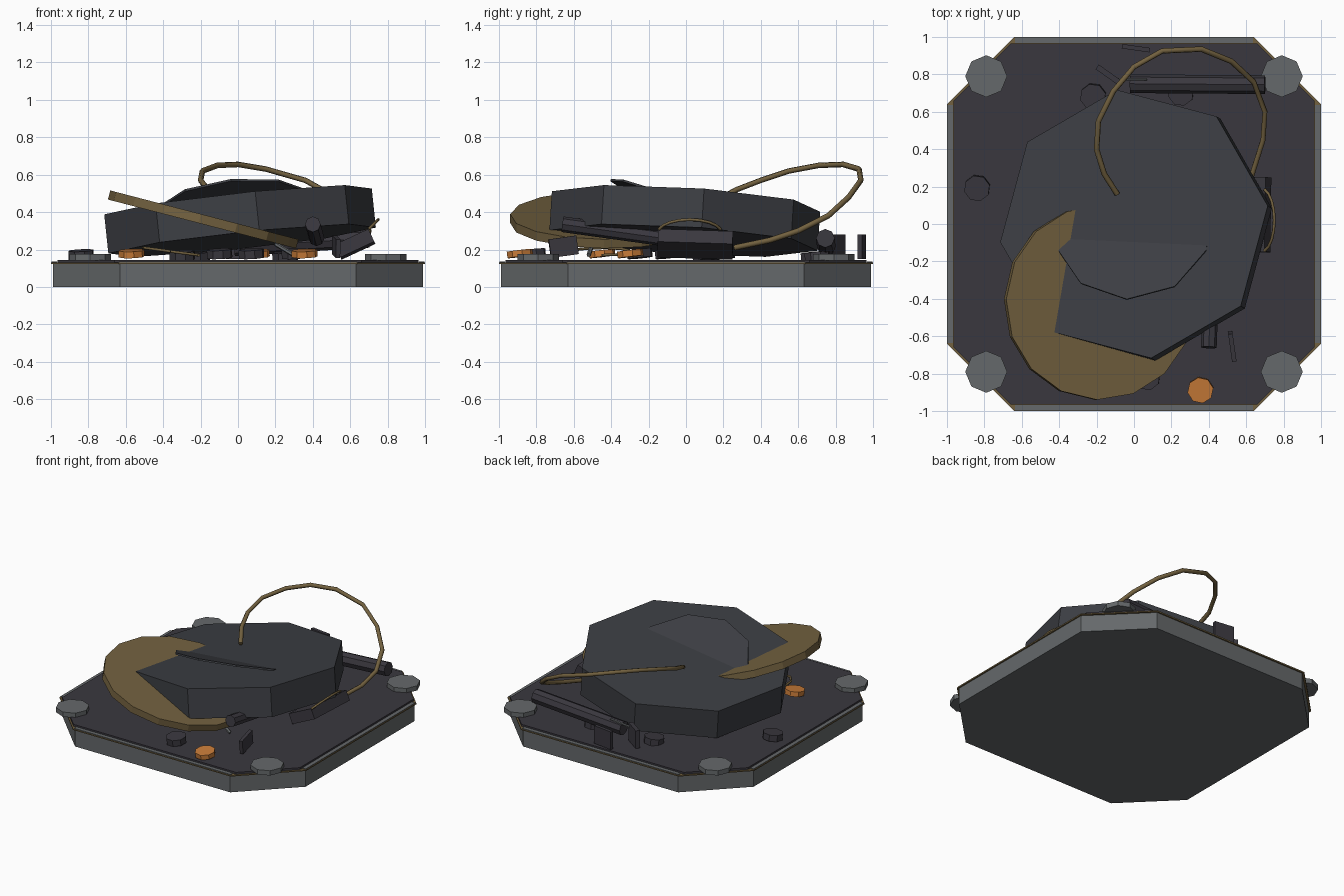
import bpy, bmesh, math
from mathutils import Vector, Matrix

cube = bpy.data.objects.get("Cube")
if cube:
    bpy.data.objects.remove(cube, do_unlink=True)


def material(name, rgb):
    m = bpy.data.materials.new(name)
    m.use_nodes = True
    colour = (*rgb, 1)
    m.diffuse_color = colour
    m.node_tree.nodes["Principled BSDF"].inputs["Base Color"].default_value = colour
    return m


GREY = material("steel grey", (.13, .14, .145))
DARK = material("dark violet grey", (.042, .039, .049))
SHELL = material("charcoal", (.045, .048, .056))
GOLD = material("dull gold", (.17, .12, .05))
ORANGE = material("orange", (.58, .2, .04))


def finish(name, bm, mat):
    bmesh.ops.recalc_face_normals(bm, faces=bm.faces)
    me = bpy.data.meshes.new(name)
    bm.to_mesh(me)
    bm.free()
    me.materials.append(mat)
    ob = bpy.data.objects.new(name, me)
    bpy.context.collection.objects.link(ob)
    return ob


def slab(name, outline, z0, z1, mat):
    """Extrude a flat outline upward."""
    bm = bmesh.new()
    face = bm.faces.new([bm.verts.new((x, y, z0)) for x, y in outline])
    top = bmesh.ops.extrude_face_region(bm, geom=[face])["geom"]
    verts = [g for g in top if isinstance(g, bmesh.types.BMVert)]
    bmesh.ops.translate(bm, verts=verts, vec=(0, 0, z1 - z0))
    return finish(name, bm, mat)


def disc(name, centre, radius, depth, sides, mat, slope=(0, 0), turn=0):
    """Prism whose flat top is centred at centre and tilted by slope."""
    normal = Vector((-slope[0], -slope[1], 1)).normalized()
    tilt = Vector((0, 0, 1)).rotation_difference(normal).to_matrix().to_4x4()
    move = Matrix.Translation(centre) @ tilt @ Matrix.Rotation(math.radians(turn), 4, 'Z')
    bm = bmesh.new()
    bmesh.ops.create_cone(bm, cap_ends=True, segments=sides, radius1=radius, radius2=radius,
                          depth=depth, matrix=move @ Matrix.Translation((0, 0, -depth / 2)))
    return finish(name, bm, mat)


def rod(name, a, b, radius, mat, sides=8):
    a, b = Vector(a), Vector(b)
    rot = (b - a).to_track_quat('Z', 'Y').to_matrix().to_4x4()
    bm = bmesh.new()
    bmesh.ops.create_cone(bm, cap_ends=True, segments=sides, radius1=radius, radius2=radius,
                          depth=(b - a).length, matrix=Matrix.Translation((a + b) / 2) @ rot)
    return finish(name, bm, mat)


def box(name, centre, size, mat, turn=(0, 0, 0)):
    ob_bm = bmesh.new()
    bmesh.ops.create_cube(ob_bm, size=1)
    ob = finish(name, ob_bm, mat)
    ob.location, ob.scale = centre, size
    ob.rotation_euler = [math.radians(t) for t in turn]
    return ob


def wire(name, points, radius, mat):
    cu = bpy.data.curves.new(name, 'CURVE')
    cu.dimensions = '3D'
    cu.bevel_depth, cu.bevel_resolution = radius, 1
    cu.use_fill_caps = True
    sp = cu.splines.new('POLY')
    sp.points.add(len(points) - 1)
    for p, co in zip(sp.points, points):
        p.co = (*co, 1)
    cu.materials.append(mat)
    ob = bpy.data.objects.new(name, cu)
    bpy.context.collection.objects.link(ob)
    return ob


def chamfered(half, cut):
    """Square outline with its four corners cut off."""
    pts = [(cut, -half), (half, -cut), (half, cut), (cut, half)]
    return pts + [(-x, -y) for x, y in pts]


# Base, gold seam, rim and deck
slab("base", chamfered(.99, .63), 0, .122, GREY)
slab("gold_seam", chamfered(1, .64), .122, .13, GOLD)
for i in range(4):
    rim = box("rim_strip", (0, 0, 0), (1.27, .028, .006), GREY, (0, 0, 90 * i))
    rim.location = Matrix.Rotation(math.pi / 2 * i, 3, 'Z') @ Vector((0, -.982, .132))
slab("deck", chamfered(.965, .66), .13, .145, DARK)

# Corner pads
for sx in (-1, 1):
    for sy in (-1, 1):
        disc("corner_pad", (sx * .79, sy * .79, .176), .112, .035, 8, GREY)

# Tilted shell with a raised flap and a coin through its side
disc("shell", (0, 0, .457), .725, .21, 8, SHELL, (.105, -.063), 7.5)
disc("flap", (-.01, 0, .425), .43, .012, 10, SHELL, (.09, -.385), -3)
disc("coin", (-.18, -.42, .385), .52, .05, 16, GOLD, (-.26, 0), -2)

# Wires
wire("large_wire", [(-.09, .16, .46), (-.16, .27, .52), (-.2, .4, .57), (-.19, .55, .62),
                    (-.11, .71, .65), (0, .84, .655), (.15, .925, .63), (.36, .935, .57),
                    (.52, .87, .48), (.64, .76, .38), (.7, .6, .3), (.69, .45, .25),
                    (.63, .26, .21)], .015, GOLD)


def arc(centre, rx, ry, rise, start, end, steps=8):
    angles = [math.radians(start + (end - start) * i / steps) for i in range(steps + 1)]
    return [(centre[0] + rx * math.cos(t), centre[1] + ry * math.sin(t),
             centre[2] + rise * math.cos(t)) for t in angles]


wire("side_wire", arc((.68, .02, .29), .07, .17, .07, -75, 75), .008, GOLD)
wire("under_wire", arc((-.36, -.45, .19), .15, .15, -.02, 0, 270), .008, GOLD)

# Loose pegs and buttons
for x, y, z in ((-.84, .19, .195), (-.22, .68, .185), (.25, .7, .185), (.07, -.82, .2),
                (-.1, -.25, .2), (.3, -.1, .2), (-.3, .1, .19)):
    disc("dark_peg", (x, y, z), .07, .045, 8, DARK, (.05, .1), 15)
for x, y in ((.355, -.89), (-.57, -.45), (.1, -.3)):
    disc("orange_button", (x, y, .196), .07, .035, 8, ORANGE, (.03, .12), 10)

# Arms and rods
rod("front_arm", (.4, -.66, .335), (.42, -.12, .26), .042, DARK)
box("side_block", (.625, .05, .228), (.2, .4, .075), DARK, (-2, -25, 0))
rod("back_rod", (.7, .745, .26), (-.02, .75, .215), .05, DARK)
rod("thin_rod", (-.11, .775, .25), (.07, .775, .27), .008, GREY, 6)
rod("short_rod", (.2, -.5, .23), (.3, -.52, .17), .012, GREY, 6)

# Small upright plates
box("front_plate", (.525, -.655, .215), (.024, .15, .1), DARK, (8, 0, 8))
box("back_plate", (.01, .94, .215), (.15, .024, .13), DARK, (0, 0, -8))
box("rear_fin", (-.14, .8, .215), (.14, .03, .13), DARK, (0, 0, -35))
